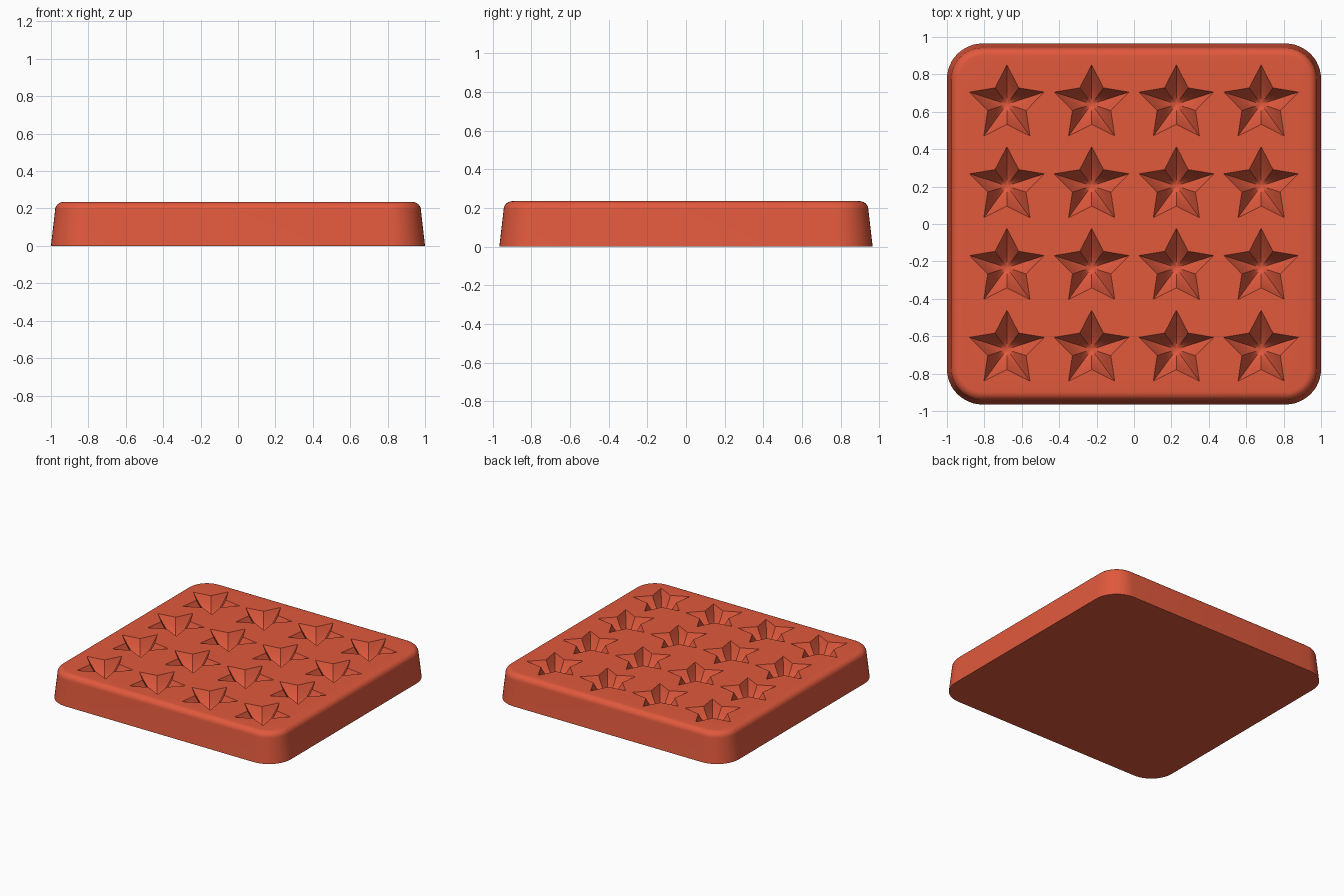
import bpy, bmesh, math

cube = bpy.data.objects.get("Cube")
if cube:
    bpy.data.objects.remove(cube, do_unlink=True)

HEIGHT = 0.235
RIM = 0.045       # radius of the rounded top edge
DEPTH = 0.125     # depth of each star cavity

red = bpy.data.materials.new("warm red")
red.use_nodes = True
colour = (0.75, 0.1, 0.046, 1)
red.diffuse_color = colour
red.node_tree.nodes["Principled BSDF"].inputs["Base Color"].default_value = colour


def rounded_rect(inset, z, steps=12):
    """Outline of the tray, moved inwards by inset."""
    hx, hy, r = 1.0 - inset, 0.965 - inset, 0.19 - inset
    points = []
    for corner, (sx, sy) in enumerate([(1, 1), (-1, 1), (-1, -1), (1, -1)]):
        for i in range(steps + 1):
            a = (corner + i / steps) * math.pi / 2
            points.append((sx * (hx - r) + r * math.cos(a),
                           sy * (hy - r) + r * math.sin(a), z))
    return points


def star(cx, cy, scale, z, outer=0.21, inner=0.108):
    points = []
    for i in range(10):
        r = scale * (inner if i % 2 else outer)
        a = math.pi / 2 + i * math.pi / 5
        points.append((cx + r * math.cos(a), cy + r * math.sin(a), z))
    return points


def bridge(bm, outlines):
    """Join a stack of outlines with quads and return their vertex rings."""
    rings = [[bm.verts.new(p) for p in line] for line in outlines]
    for a, b in zip(rings, rings[1:]):
        for i in range(len(a)):
            j = (i + 1) % len(a)
            bm.faces.new((a[i], a[j], b[j], b[i]))
    return rings


def make_object(name, bm):
    bmesh.ops.recalc_face_normals(bm, faces=bm.faces)
    mesh = bpy.data.meshes.new(name)
    bm.to_mesh(mesh)
    bm.free()
    mesh.materials.append(red)
    obj = bpy.data.objects.new(name, mesh)
    bpy.context.collection.objects.link(obj)
    return obj


# Tray body: tapered sides and a rounded top edge
levels = [(0, 0)]
for i in range(9):
    a = i / 8 * math.radians(90)
    levels.append((0.022 + RIM * (1 - math.cos(a)), HEIGHT - RIM + RIM * math.sin(a)))
bm = bmesh.new()
rings = bridge(bm, [rounded_rect(inset, z) for inset, z in levels])
bm.faces.new(rings[0][::-1])
bm.faces.new(rings[-1])
tray = make_object("star_mould_tray", bm)

# Star cavities: a grid of curved, pointed star bowls
bm = bmesh.new()
for col in range(4):
    for row in range(4):
        cx = (col - 1.5) * 0.453
        cy = (row - 1.5) * 0.437 - 0.015
        lines = [star(cx, cy, 1, HEIGHT + 0.03)]
        for i in range(10):
            s = 1 - i / 10
            lines.append(star(cx, cy, s, HEIGHT - DEPTH * (1 - s ** 1.7)))
        rings = bridge(bm, lines)
        bm.faces.new(rings[0])
        tip = bm.verts.new((cx, cy, HEIGHT - DEPTH))
        last = rings[-1]
        for i in range(10):
            bm.faces.new((last[i], last[(i + 1) % 10], tip))
cutter = make_object("star_cutter", bm)
cutter.hide_render = True

# Cut the cavities and keep only the finished tray
cut = tray.modifiers.new("star cavities", 'BOOLEAN')
cut.operation = 'DIFFERENCE'
cut.solver = 'EXACT'
cut.object = cutter
bpy.context.view_layer.update()
result = bpy.data.meshes.new_from_object(
    tray.evaluated_get(bpy.context.evaluated_depsgraph_get()))
tray.modifiers.clear()
tray.data = result
bpy.data.objects.remove(cutter, do_unlink=True)

bpy.ops.object.select_all(action='DESELECT')
tray.select_set(True)
bpy.context.view_layer.objects.active = tray
bpy.ops.object.shade_smooth_by_angle(angle=math.radians(30))
